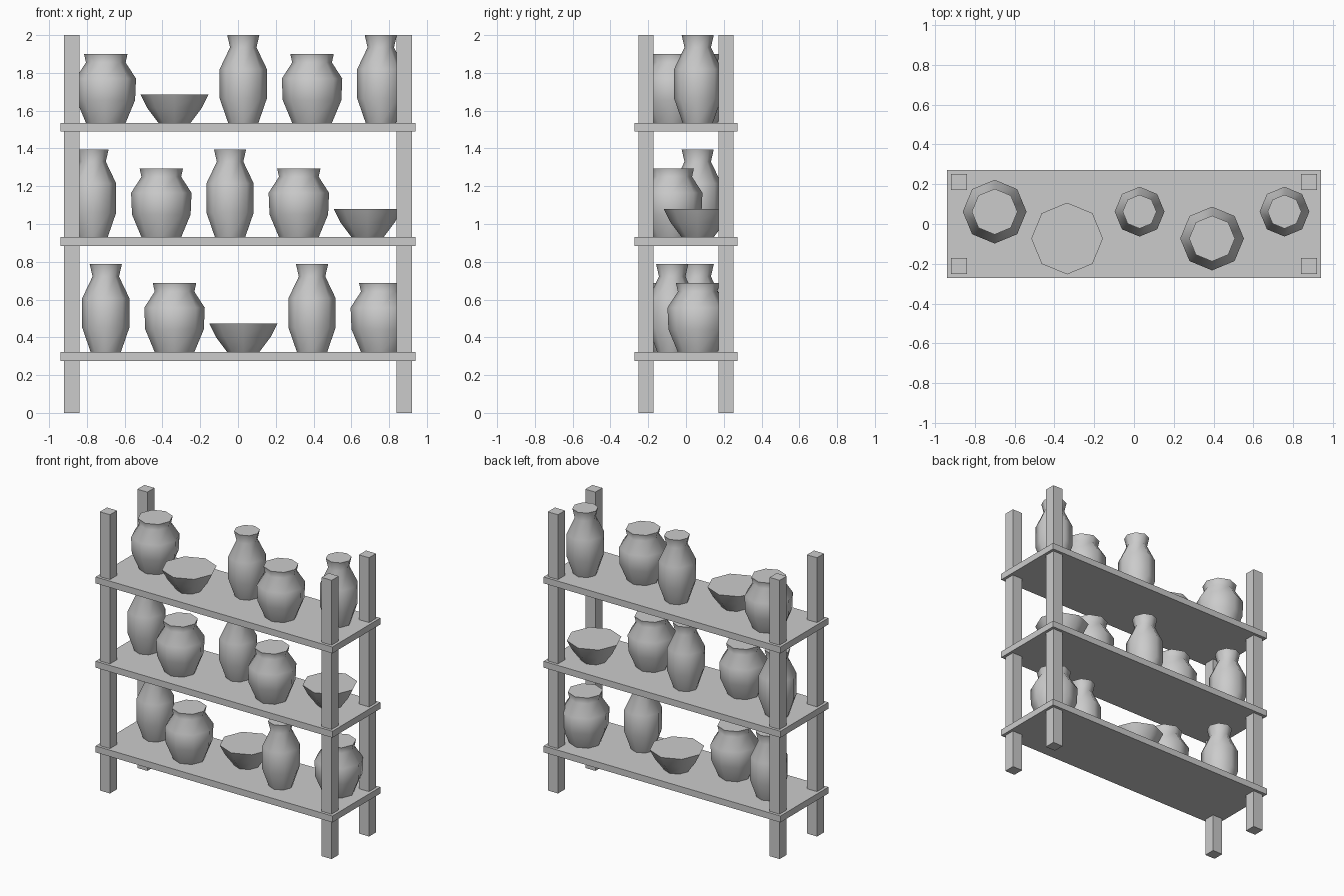
import bpy, bmesh
from math import cos, sin, pi, radians

cube = bpy.data.objects.get("Cube")
if cube:
    bpy.data.objects.remove(cube, do_unlink=True)

grey = bpy.data.materials.new("grey")
grey.use_nodes = True
grey.diffuse_color = (0.6, 0.6, 0.6, 1)
grey.node_tree.nodes["Principled BSDF"].inputs["Base Color"].default_value = (0.6, 0.6, 0.6, 1)


def add_object(name, bm, location):
    bmesh.ops.recalc_face_normals(bm, faces=bm.faces)
    mesh = bpy.data.meshes.new(name)
    bm.to_mesh(mesh)
    bm.free()
    mesh.materials.append(grey)
    obj = bpy.data.objects.new(name, mesh)
    obj.location = location
    bpy.context.collection.objects.link(obj)
    return obj


def box(name, size, location):
    bm = bmesh.new()
    bmesh.ops.create_cube(bm, size=1)
    bmesh.ops.scale(bm, vec=size, verts=bm.verts)
    return add_object(name, bm, location)


def pot(name, profile, location, sides=8):
    """Stack eight-sided rings of (radius, height) and cap both ends."""
    bm = bmesh.new()
    rings = [[bm.verts.new((r * cos(2 * pi * i / sides), r * sin(2 * pi * i / sides), z))
              for i in range(sides)] for r, z in profile]
    for low, high in zip(rings, rings[1:]):
        for i in range(sides):
            j = (i + 1) % sides
            bm.faces.new((low[i], low[j], high[j], high[i]))
    bm.faces.new(rings[0][::-1])
    bm.faces.new(rings[-1])
    obj = add_object(name, bm, location)
    bpy.ops.object.select_all(action="DESELECT")
    obj.select_set(True)
    bpy.context.view_layer.objects.active = obj
    bpy.ops.object.shade_smooth_by_angle(angle=radians(50))
    obj.select_set(False)


PROFILES = {
    "jar": [(0.105, 0), (0.155, 0.12), (0.16, 0.235), (0.105, 0.32), (0.115, 0.365)],
    "vase": [(0.08, 0), (0.125, 0.13), (0.125, 0.285), (0.07, 0.4), (0.085, 0.465)],
    "bowl": [(0.085, 0), (0.145, 0.08), (0.18, 0.15)],
}

# Corner posts
for x, side in ((0.88, "left"), (-0.88, "right")):
    for y, end in ((-0.212, "front"), (0.212, "back")):
        box(f"{end}_{side}_post", (0.08, 0.08, 2), (x, y, 1))

# Shelves, each with five pots in two staggered lines
rows = [
    ("lower", 0.322, -0.70, ("vase", "jar", "bowl", "vase", "jar")),
    ("middle", 0.93, -0.77, ("vase", "jar", "vase", "jar", "bowl")),
    ("upper", 1.535, -0.70, ("jar", "bowl", "vase", "jar", "vase")),
]
for level, top, start, kinds in rows:
    box(f"{level}_shelf", (1.88, 0.544, 0.046), (0, 0, top - 0.023))
    for n, kind in enumerate(kinds):
        y = -0.073 if n % 2 else 0.062
        pot(f"{level}_{kind}_{n + 1}", PROFILES[kind], (start + 0.364 * n, y, top))
